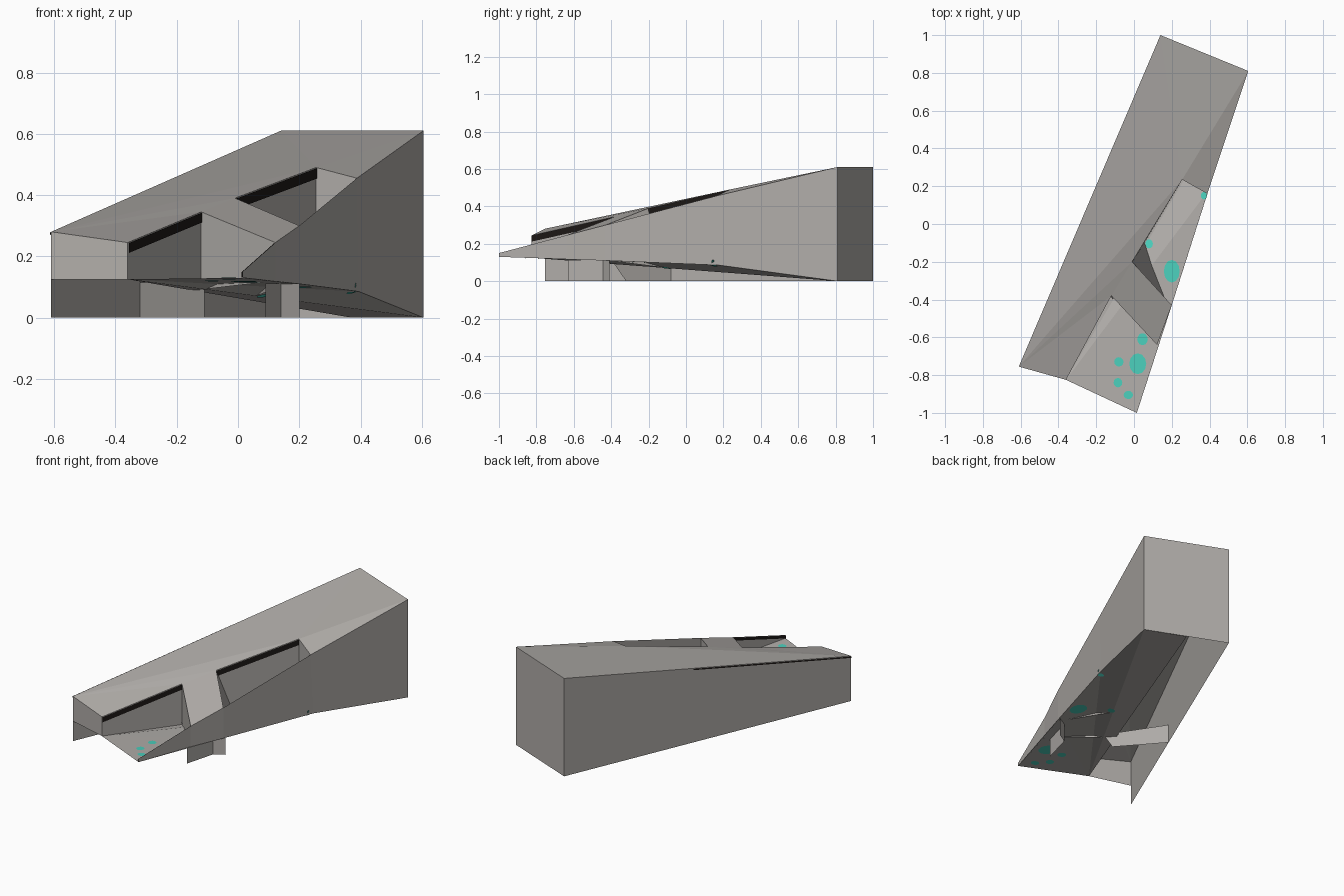
import bpy, math
from mathutils import Vector
from mathutils.bvhtree import BVHTree

if "Cube" in bpy.data.objects:
    bpy.data.objects.remove(bpy.data.objects["Cube"])


def material(name, rgb):
    m = bpy.data.materials.new(name)
    m.diffuse_color = (*rgb, 1)
    m.use_nodes = True
    m.node_tree.nodes["Principled BSDF"].inputs["Base Color"].default_value = m.diffuse_color
    return m


STONE = material("warm grey", (0.44, 0.42, 0.40))
BLACK = material("soot black", (0.012, 0.009, 0.008))
TEAL = material("teal", (0.07, 0.62, 0.50))


def sheet(name, faces, mat):
    """Flat-faced object from a list of point loops."""
    verts, polys = [], []
    for f in faces:
        polys.append(range(len(verts), len(verts) + len(f)))
        verts += [tuple(p) for p in f]
    me = bpy.data.meshes.new(name)
    me.from_pydata(verts, [], [tuple(p) for p in polys])
    me.materials.append(mat)
    ob = bpy.data.objects.new(name, me)
    bpy.context.collection.objects.link(ob)
    return ob


def at(p, z):
    return (p[0], p[1], z)


# Key corners of the sloping roof
A, B = (0.14, 1.0, 0.61), (0.605, 0.81, 0.61)
C, D = (-0.61, -0.755, 0.28), (-0.36, -0.825, 0.245)
E, F = (0.015, -1.0, 0.15), (0.122, -0.64, 0.245)
G, H = (0.2, -0.43, 0.30), (0.388, 0.16, 0.455)
I, J, K = (0.255, 0.235, 0.49), (-0.01, -0.2, 0.39), (-0.12, -0.38, 0.345)

# Floor corners
D0, E0, B0 = at(D, 0.125), at(E, 0.13), at(B, 0)
R1, R2, M = (0.2, -0.43, 0.11), (0.395, 0.18, 0.085), (0.37, 0.905, 0)
floor = [(D0, E0, R1), (D0, R1, R2), (D0, R2, B0), (D0, B0, M)]
sheet("floor", floor, STONE)
tree = BVHTree.FromPolygons([p for f in floor for p in f],
                            [(3 * i, 3 * i + 1, 3 * i + 2) for i in range(4)])


def floor_z(p):
    hit = tree.ray_cast(Vector((p[0], p[1], 2)), Vector((0, 0, -1)))[0]
    return hit.z if hit else 0.11


def drop(p):
    return at(p, floor_z(p))


# Roof with two open bays and a bridge between them
sheet("roof", [(C, D, K), (C, K, J), (C, J, I), (C, I, A), (A, I, B),
               (I, H, B), (K, F, G, J)], STONE)

# Outer walls
sheet("left_wall", [(A, at(A, 0), at(C, 0), C)], STONE)
sheet("back_wall", [(B, B0, at(A, 0), A)], STONE)
sheet("front_wall", [(C, at(C, 0.125), D0, D)], STONE)
sheet("right_wall", [(E, E0, at(F, 0.117), F), (F, at(F, 0.117), R1, G),
                     (G, R1, R2, H), (H, R2, B0, B)], STONE)

# Bay walls
sheet("front_bay_walls", [(D, D0, drop(K), K), (K, drop(K), at(F, 0.12), F)], STONE)
foot_a, foot_b = (0.055, -0.1), (0.165, -0.4)
sheet("rear_bay_walls", [(J, drop(foot_a), drop(I), I),
                         (I, drop(I), R2, H),
                         (J, G, drop(foot_b), drop(foot_a))], STONE)

# Bent support plates under the floor
sheet("left_support", [((-0.32, -0.08, 0), (-0.11, -0.32, 0),
                        (-0.11, -0.4, 0.115), (-0.32, -0.08, 0.115))], STONE)
path = [(0.09, -0.63), (0.14, -0.445), (0.2, -0.41)]
sheet("right_support", [(at(p, 0), at(q, 0), at(q, 0.112), at(p, 0.112))
                        for p, q in zip(path, path[1:])], STONE)


# Dark strips along the upper wall edges
def strip(name, p, q, height, side):
    p, q = Vector(p), Vector(q)
    d = (q - p).normalized()
    off = Vector((d.y, -d.x, 0)) * 0.004 * side
    down = Vector((0, 0, -height))
    lo = Vector((0, 0, -0.002))
    sheet(name, [(p + off + lo, p + off + down, q + off + down, q + off + lo)], BLACK)


strip("front_bay_trim", D, K, 0.034, 1)
strip("rear_bay_trim", J, I, 0.036, 1)
strip("nose_trim", E, F, 0.02, -1)
a, c = Vector(A), Vector(C)
strip("left_trim", c, c.lerp(a, 0.55), 0.01, -1)

# Teal patches laid on both faces of the floor
spots = [(0.02, -0.74, 0.045, 0.055), (-0.08, -0.73, 0.025, 0.025),
         (0.045, -0.61, 0.028, 0.032), (-0.085, -0.84, 0.023, 0.025),
         (-0.03, -0.905, 0.025, 0.022), (0.2, -0.25, 0.042, 0.06),
         (0.08, -0.105, 0.02, 0.024), (0.37, 0.15, 0.016, 0.02)]
for n, (x, y, rx, ry) in enumerate(spots):
    ring = [(x + rx * math.cos(t * math.tau / 12), y + ry * math.sin(t * math.tau / 12))
            for t in range(12)]
    top = [at(p, floor_z(p) + 0.003) for p in ring]
    low = [at(p, floor_z(p) - 0.003) for p in reversed(ring)]
    sheet(f"floor_patch_{n + 1}", [top, low], TEAL)
